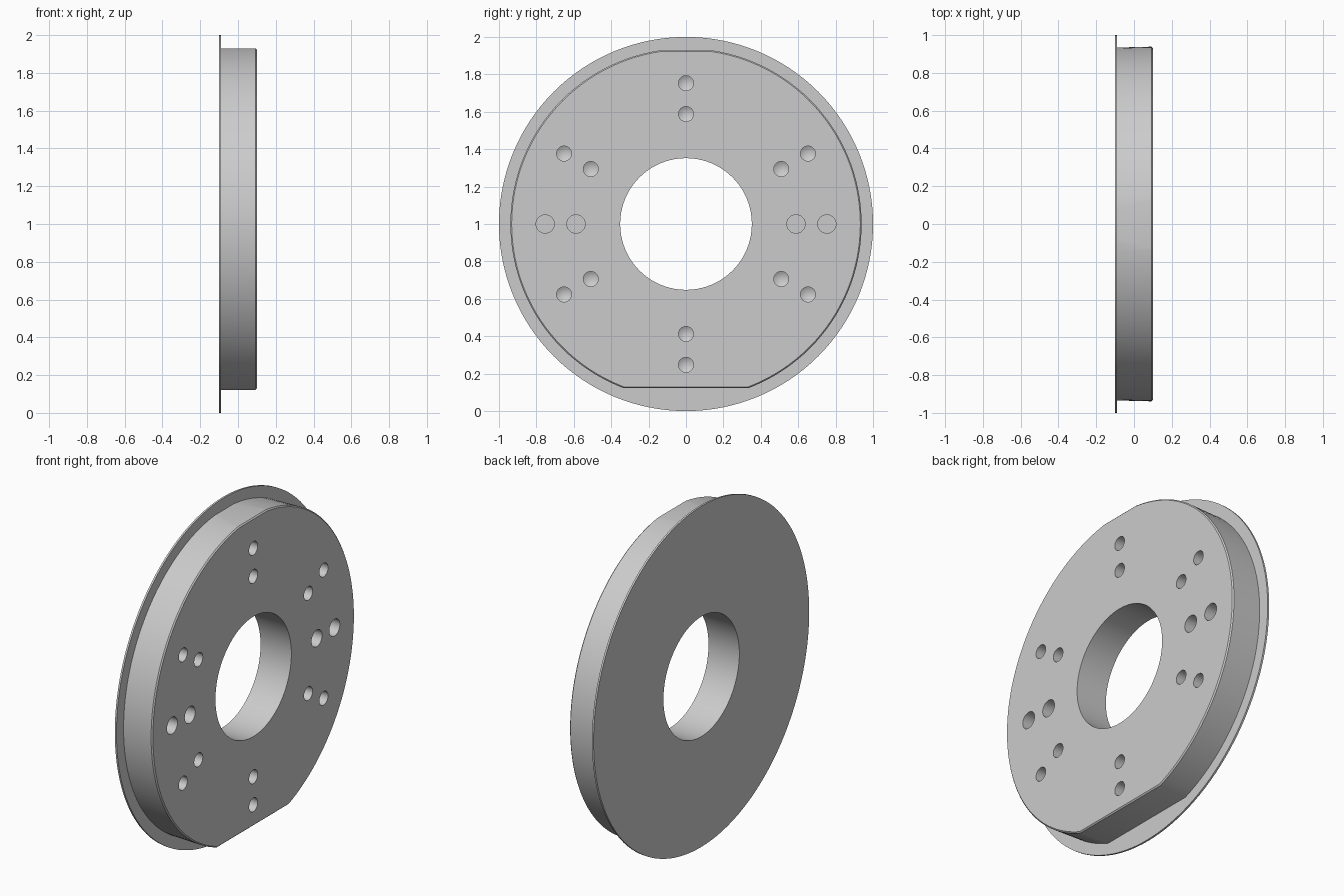
import bpy, bmesh
from math import radians, cos, sin
from mathutils import Matrix, Vector

cube = bpy.data.objects.get("Cube")
if cube:
    bpy.data.objects.remove(cube, do_unlink=True)

grey = bpy.data.materials.new("plain grey")
grey.use_nodes = True
colour = (0.6, 0.6, 0.6, 1)
grey.diffuse_color = colour
grey.node_tree.nodes["Principled BSDF"].inputs["Base Color"].default_value = colour

# Parts are turned about local z, then laid along x at the axle height
AXLE = Matrix.Translation((0, 0, 1)) @ Matrix.Rotation(radians(90), 4, 'Y')
BACK, FRONT = -0.1, 0.1


def add_cone(bm, r1, r2, z1, z2, segments, x=0, y=0):
    place = Matrix.Translation((x, y, (z1 + z2) / 2))
    return bmesh.ops.create_cone(bm, cap_ends=True, segments=segments, radius1=r1,
                                 radius2=r2, depth=z2 - z1, matrix=place)["verts"]


def add_object(name, bm):
    bm.transform(AXLE)
    bmesh.ops.recalc_face_normals(bm, faces=bm.faces)
    mesh = bpy.data.meshes.new(name)
    bm.to_mesh(mesh)
    bm.free()
    mesh.materials.append(grey)
    obj = bpy.data.objects.new(name, mesh)
    bpy.context.collection.objects.link(obj)
    return obj


def combine(target, other, operation):
    mod = target.modifiers.new(other.name, 'BOOLEAN')
    mod.object, mod.operation, mod.solver = other, operation, 'EXACT'
    bpy.context.view_layer.objects.active = target
    bpy.ops.object.modifier_apply(modifier=mod.name)
    bpy.data.objects.remove(other, do_unlink=True)


# Thin flange at the back
bm = bmesh.new()
add_cone(bm, 1, 1, BACK, BACK + 0.011, 128)
disc = add_object("flanged_disc", bm)

# Slightly tapered body with a wide flat below and a narrow flat on top
bm = bmesh.new()
add_cone(bm, 0.934, 0.939, BACK + 0.005, FRONT, 128)
for side, distance in ((1, 0.878), (-1, 0.93)):
    cut = bmesh.ops.bisect_plane(bm, geom=bm.verts[:] + bm.edges[:] + bm.faces[:],
                                 plane_co=(side * distance, 0, 0),
                                 plane_no=(side, 0, 0), clear_outer=True)
    edges = [e for e in bm.edges if e.is_boundary]
    bmesh.ops.holes_fill(bm, edges=edges)
rim = [e for e in bm.edges if all(v.co.z > FRONT - 0.001 for v in e.verts)]
bmesh.ops.bevel(bm, geom=rim, offset=0.007, segments=1, affect='EDGES')
combine(disc, add_object("body", bm), 'UNION')

# Centre bore
bm = bmesh.new()
add_cone(bm, 0.352, 0.352, -0.3, 0.3, 96)
combine(disc, add_object("bore_cutter", bm), 'DIFFERENCE')

# Blind holes in pairs: drilled with pointed ends, the level pairs wider and flat ended
bm = bmesh.new()
for angle in (0, 60, 90, 120, 180, 240, 270, 300):
    level = angle in (90, 270)
    for ring in (0.588, 0.753):
        x, y = ring * cos(radians(angle)), ring * sin(radians(angle))
        radius = 0.049 if level else 0.04
        floor = FRONT - 0.12
        verts = add_cone(bm, radius, radius, floor, FRONT + 0.1, 32, x, y)
        if not level:
            base = next(f for f in bm.faces if len(f.verts) == 32
                        and all(v in verts and v.co.z < floor + 0.001 for v in f.verts))
            tip = bmesh.ops.poke(bm, faces=[base])["verts"][0]
            tip.co.z -= 0.024
combine(disc, add_object("hole_cutter", bm), 'DIFFERENCE')

# Smooth round walls, crisp edges
bpy.ops.object.select_all(action='DESELECT')
disc.select_set(True)
bpy.context.view_layer.objects.active = disc
bpy.ops.object.shade_smooth_by_angle(angle=radians(25))
